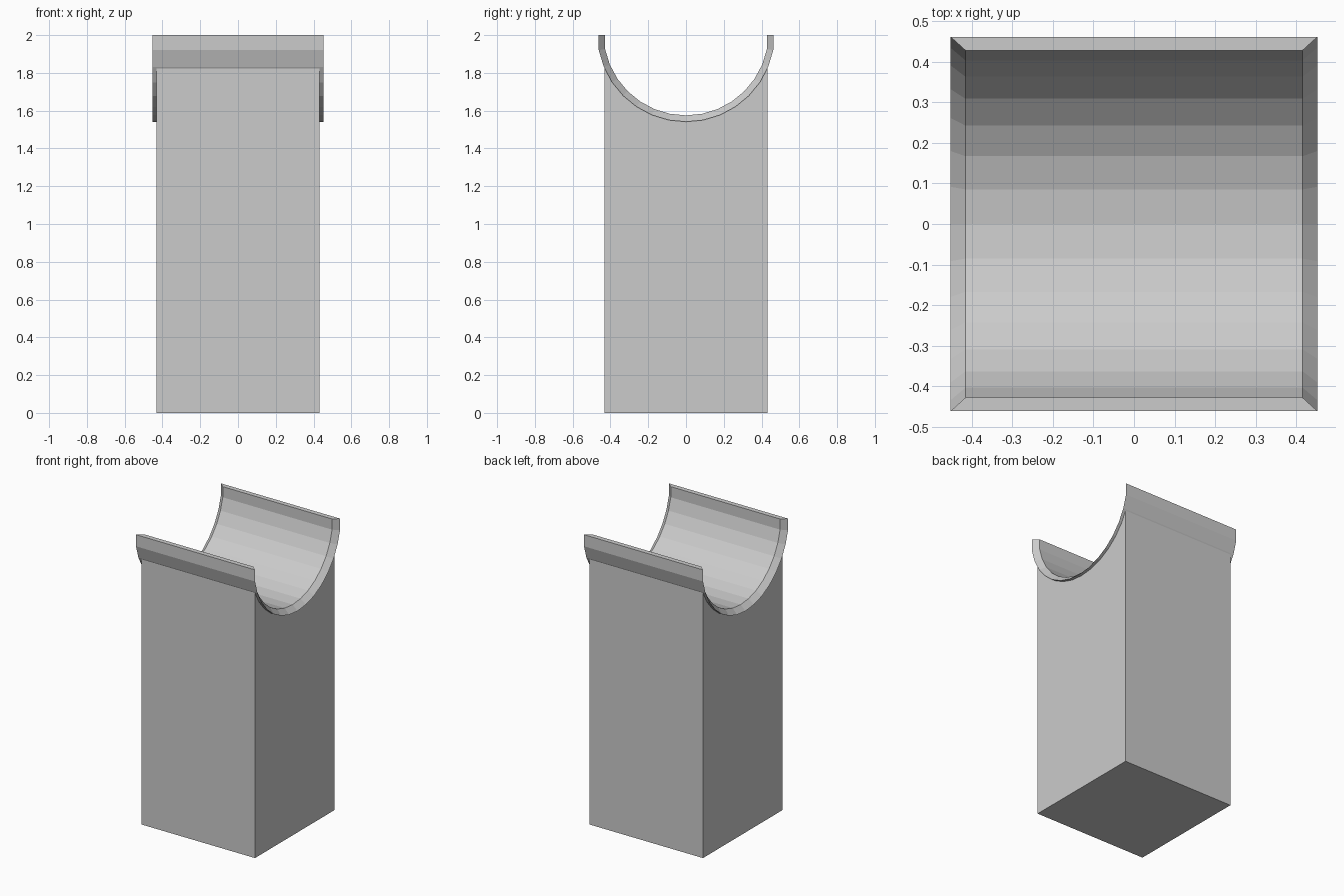
import bpy, bmesh
from math import sin, cos, radians

cube = bpy.data.objects.get("Cube")
if cube:
    bpy.data.objects.remove(cube)

GREY = (0.6, 0.6, 0.6, 1)
mat = bpy.data.materials.new("plain grey")
mat.use_nodes = True
mat.diffuse_color = GREY
mat.node_tree.nodes["Principled BSDF"].inputs["Base Color"].default_value = GREY

AXIS_Z = 2.012      # height of the trough's axis
STEP = 11.25        # angle of one facet
OUTER, INNER = 0.471, 0.437


def arc(radius, count):
    """Points (y, z) along the underside of the circle, from -y to +y."""
    angles = [radians(STEP * i) for i in range(-count, count + 1)]
    return [(radius * sin(a), AXIS_Z - radius * cos(a)) for a in angles]


def make_object(name, build):
    bm = bmesh.new()
    build(bm)
    bmesh.ops.recalc_face_normals(bm, faces=bm.faces)
    mesh = bpy.data.meshes.new(name)
    bm.to_mesh(mesh)
    bm.free()
    mesh.materials.append(mat)
    obj = bpy.data.objects.new(name, mesh)
    bpy.context.collection.objects.link(obj)


def row(bm, profile, x):
    return [bm.verts.new((x, y, z)) for y, z in profile]


def bridge(bm, a, b):
    for i in range(len(a) - 1):
        bm.faces.new((a[i], a[i + 1], b[i + 1], b[i]))


# Square column with a hollowed top that seats the trough
def build_column(bm):
    half = 0.431
    seat = arc(0.467, 5)
    profile = [(-half, 0), (-half, 1.825)] + seat + [(half, 1.825), (half, 0)]
    left, right = row(bm, profile, half), row(bm, profile, -half)
    bridge(bm, left + left[:1], right + right[:1])
    bm.faces.new(left)
    bm.faces.new(right)


# Half-round trough with upright lips and mitred ends
def build_trough(bm):
    def shell(radius):
        pts = arc(radius, 7)
        return [(pts[0][0], 2)] + pts + [(pts[-1][0], 2)]

    outer_l, outer_r = (row(bm, shell(OUTER), x) for x in (0.453, -0.453))
    inner_l, inner_r = (row(bm, shell(INNER), x) for x in (0.416, -0.416))
    loop = [outer_l, outer_r, inner_r, inner_l]
    for i in range(4):
        bridge(bm, loop[i], loop[(i + 1) % 4])
    for end in (0, -1):
        bm.faces.new([r[end] for r in loop])


make_object("column", build_column)
make_object("trough", build_trough)
